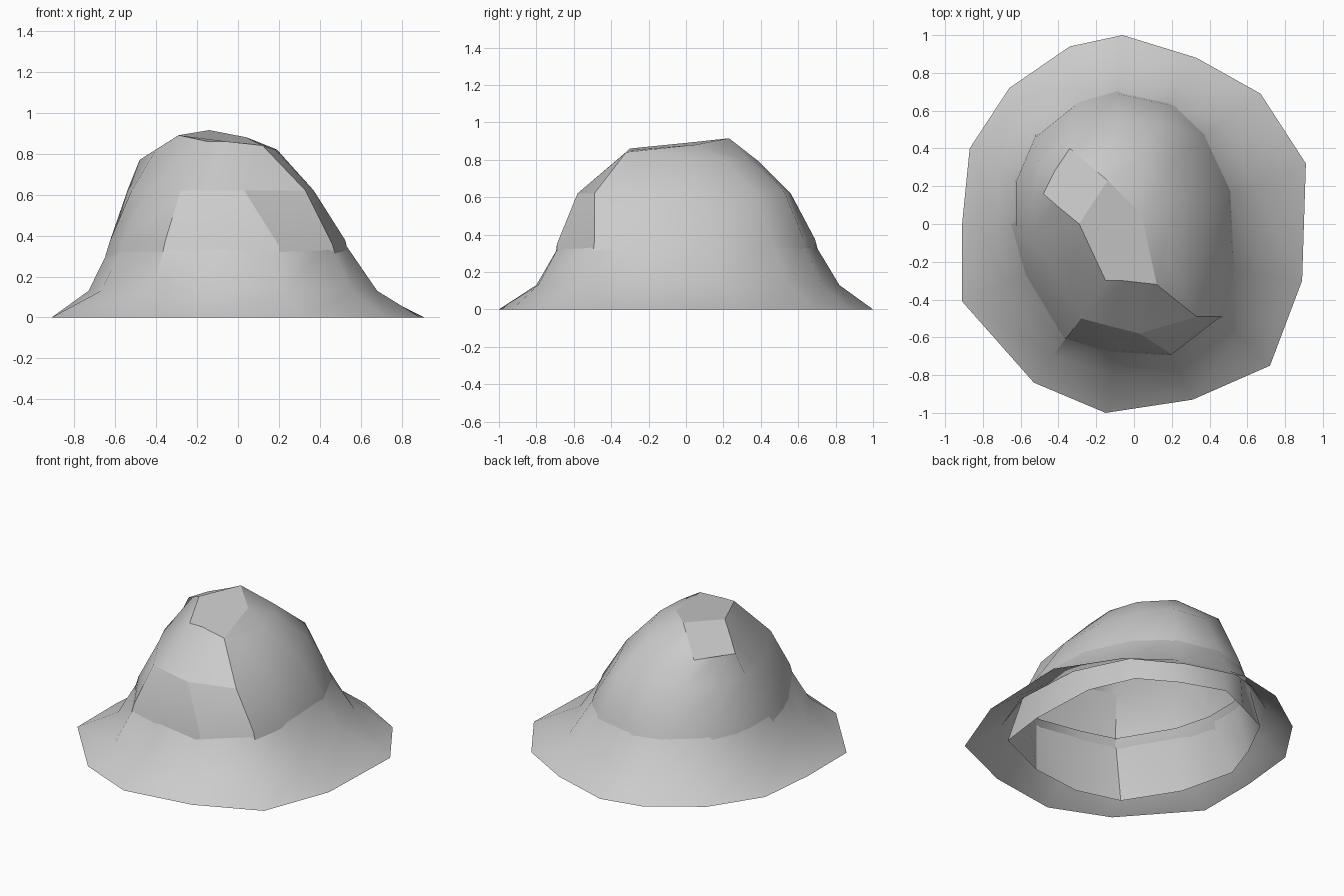
import bpy
import bmesh

cube = bpy.data.objects.get("Cube")
if cube:
    bpy.data.objects.remove(cube)

# Horizontal outlines of the mound, clockwise from the back
base_outline = [(-.06, 1), (.33, .88), (.67, .69), (.91, .32), (.89, -.3),
                (.72, -.75), (.31, -.93), (-.15, -1), (-.53, -.84), (-.91, -.41),
                (-.91, 0), (-.87, .4), (-.66, .72), (-.34, .94)]
foot_outline = [(-.08, .82), (.24, .73), (.48, .55), (.65, .2), (.68, -.27),
                (.56, -.59), (.24, -.79), (-.11, -.8), (-.43, -.7), (-.67, -.32),
                (-.73, 0), (-.71, .31), (-.55, .6), (-.3, .76)]
inner_outline = [(-.07, .79), (.21, .69), (.45, .55), (.58, .26), (.6, -.21),
                 (.56, -.53), (.2, -.69), (-.15, -.73), (-.44, -.65), (-.65, -.32),
                 (-.74, .05), (-.65, .31), (-.51, .59), (-.28, .7)]
brow_outline = [(-.1, .56), (.13, .53), (.25, .37), (.36, .12), (.37, -.22),
                (.33, -.49), (.03, -.58), (-.13, -.54), (-.28, -.5), (-.45, -.2),
                (-.52, -.04), (-.54, .13), (-.5, .31), (-.33, .49)]
crown_outline = [(-.12, .39, .79), (.04, .33, .8), (.14, .2, .81), (.19, 0, .82),
                 (.18, -.2, .82), (.12, -.32, .84), (.03, -.31, .85),
                 (-.06, -.3, .86), (-.15, -.3, .86), (-.29, 0, .89),
                 (-.4, .09, .82), (-.48, .16, .77), (-.42, .28, .78), (-.34, .4, .78)]
count = len(base_outline)


def at_height(outline, z):
    return [(x, y, z) for x, y in outline]


def halfway(lower, upper):
    return [tuple((a + b) / 2 for a, b in zip(p, q)) for p, q in zip(lower, upper)]


def loft(bm, outlines):
    """Join the outlines with bands of quads; return the rings and the bands."""
    rings = [[bm.verts.new(p) for p in outline] for outline in outlines]
    bands = []
    for lower, upper in zip(rings, rings[1:]):
        band = []
        for i in range(count):
            j = (i + 1) % count
            band.append(bm.faces.new((lower[j], lower[i], upper[i], upper[j])))
        bands.append(band)
    return rings, bands


def make_object(name, bm, material):
    for face in bm.faces:
        face.smooth = True
    mesh = bpy.data.meshes.new(name)
    bm.to_mesh(mesh)
    bm.free()
    mesh.materials.append(material)
    obj = bpy.data.objects.new(name, mesh)
    bpy.context.collection.objects.link(obj)
    return obj


# Plain grey stone
stone = bpy.data.materials.new("grey_stone")
stone.use_nodes = True
grey = (.6, .6, .6, 1)
stone.diffuse_color = grey
stone.node_tree.nodes["Principled BSDF"].inputs["Base Color"].default_value = grey

foot = at_height(foot_outline, .13)
brow = at_height(brow_outline, .62)
waist = halfway(foot, brow)
# Chiselled corners on the front of the waist
waist[5] = (.46, -.49, .36)
waist[6] = (.2, -.69, .35)

# Skirt: a spreading rim whose top edge is tucked just inside the dome
bm = bmesh.new()
tucked = [(x * .975, y * .975, z) for x, y, z in waist]
loft(bm, [at_height(base_outline, 0), foot, tucked])
skirt = make_object("skirt", bm, stone)
skirt.data.set_sharp_from_angle(angle=.6)

# Dome: an open shell whose wall runs down to the ground inside the skirt
bm = bmesh.new()
facet = bm.faces.layers.int.new("facet")
rings, bands = loft(bm, [at_height(inner_outline, 0), waist, brow, crown_outline])
brow_ring, crown = rings[2:]
for i in (5, 6, 7):
    for band in bands[:2]:
        band[i][facet] = 5 if i == 5 else 1
    bands[2][i][facet] = 2

# Broken top: a flat summit, a sloping chip and a rounded back
peak = bm.verts.new((-.14, .23, .915))
ledge = bm.verts.new((.04, .05, .88))
cap_faces = [
    (3, [ledge, *crown[5:10], peak]),
    (4, [*crown[9:14], peak]),
    (0, [peak, crown[13], crown[0]]),
    (0, [peak, crown[0], crown[1]]),
    (0, [peak, crown[1], crown[2], ledge]),
    (0, [ledge, crown[2], crown[3]]),
    (0, [ledge, *crown[3:6]]),
]
for tag, corners in cap_faces:
    face = bm.faces.new(corners[::-1])
    face[facet] = tag

# Hard edges around the chiselled facets, except the worn left brow
for edge in bm.edges:
    tags = {face[facet] for face in edge.link_faces}
    edge.smooth = len(tags) < 2
bm.edges.get((brow_ring[8], crown[8])).smooth = True
make_object("dome", bm, stone)
